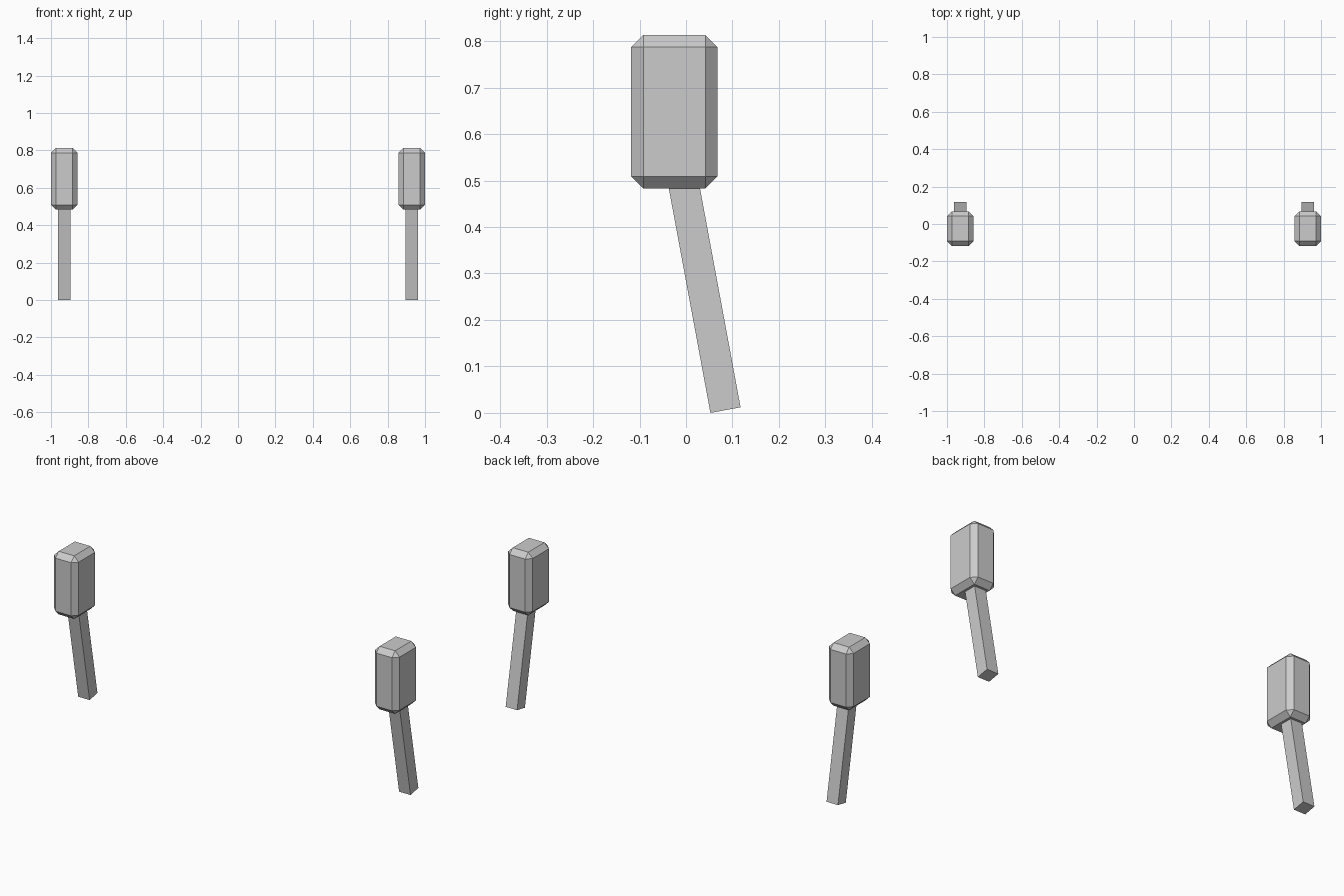
import bpy, bmesh, math
from mathutils import Matrix, Vector

if "Cube" in bpy.data.objects:
    bpy.data.objects.remove(bpy.data.objects["Cube"])

grey = bpy.data.materials.new("light_grey")
grey.diffuse_color = (0.6, 0.6, 0.6, 1)
grey.use_nodes = True
grey.node_tree.nodes["Principled BSDF"].inputs["Base Color"].default_value = grey.diffuse_color


def box(name, size, matrix, chamfer=0):
    """Flat-shaded box with optional single-segment chamfer on all edges."""
    bm = bmesh.new()
    bmesh.ops.create_cube(bm, size=1)
    bmesh.ops.scale(bm, vec=Vector(size), verts=bm.verts)
    if chamfer:
        bmesh.ops.bevel(bm, geom=bm.edges[:], offset=chamfer, segments=1,
                        affect='EDGES', clamp_overlap=True)
    bm.transform(matrix)
    bmesh.ops.recalc_face_normals(bm, faces=bm.faces)
    me = bpy.data.meshes.new(name)
    bm.to_mesh(me)
    bm.free()
    me.materials.append(grey)
    ob = bpy.data.objects.new(name, me)
    bpy.context.collection.objects.link(ob)
    return ob


tilt = math.radians(10.5)   # stem leans forward towards the top
length = 0.53
for side, x in (("left", -0.929), ("right", 0.929)):
    # chamfered mirror housing
    box(side + "_mirror_housing", (0.142, 0.186, 0.33),
        Matrix.Translation((x, -0.025, 0.648)), 0.026)
    # tilted square stem, its top buried in the housing
    box(side + "_mirror_stem", (0.066, 0.066, length),
        Matrix.Translation((x, 0.085, 0.006))
        @ Matrix.Rotation(tilt, 4, 'X')
        @ Matrix.Translation((0, 0, length / 2)))
